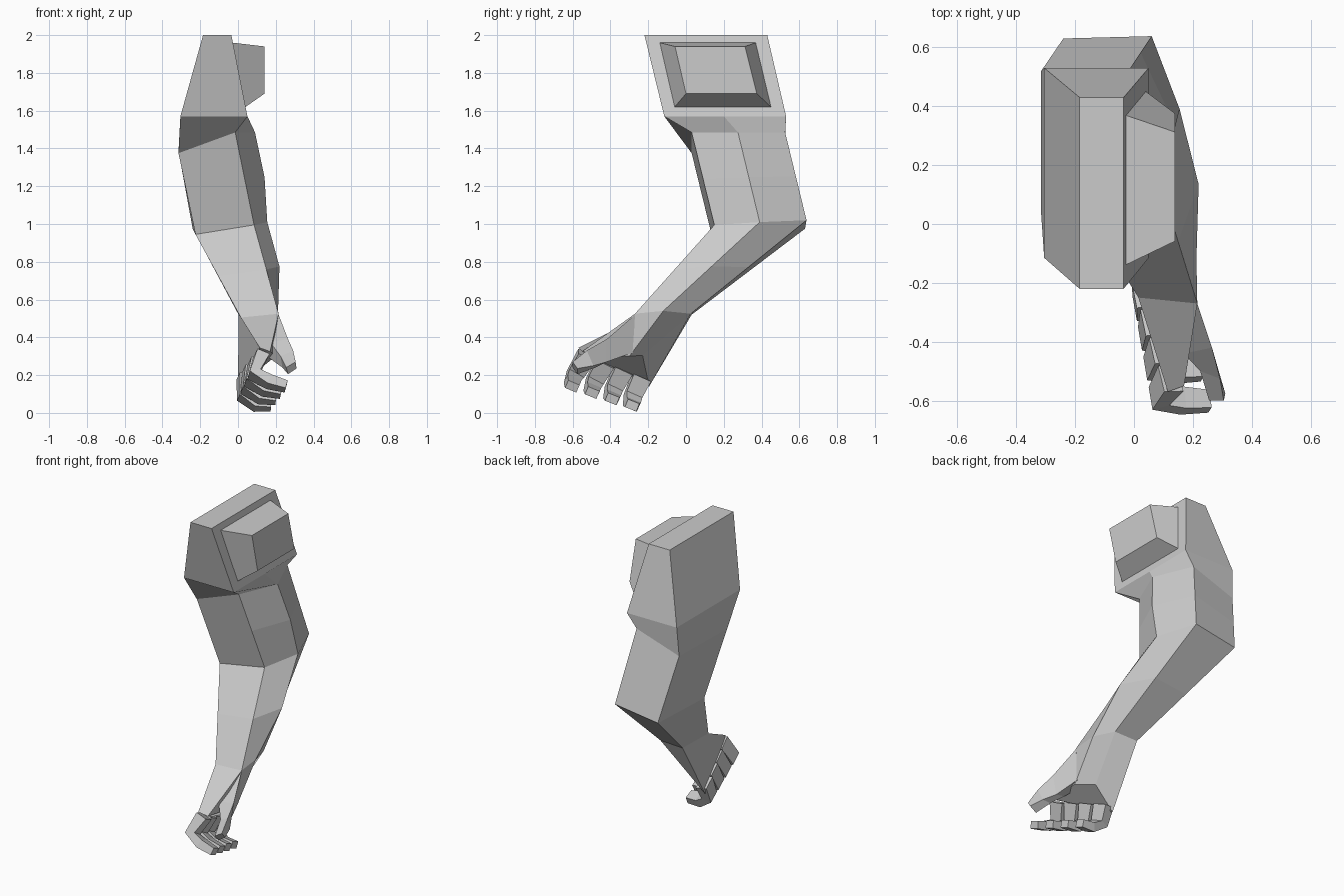
import bpy, bmesh
from mathutils import Vector

if "Cube" in bpy.data.objects:
    bpy.data.objects.remove(bpy.data.objects["Cube"])


def loft(name, rings, cap_start=True, cap_end=True):
    """Skin a list of equal-length point rings into a flat-shaded object."""
    bm = bmesh.new()
    loops = [[bm.verts.new(p) for p in ring] for ring in rings]
    n = len(loops[0])
    for a, b in zip(loops, loops[1:]):
        for i in range(n):
            j = (i + 1) % n
            bm.faces.new((a[i], a[j], b[j], b[i]))
    if cap_start:
        bm.faces.new(loops[0][::-1])
    if cap_end:
        bm.faces.new(loops[-1])
    bmesh.ops.recalc_face_normals(bm, faces=bm.faces[:])
    mesh = bpy.data.meshes.new(name)
    bm.to_mesh(mesh)
    bm.free()
    obj = bpy.data.objects.new(name, mesh)
    bpy.context.collection.objects.link(obj)
    return obj


def digit(name, path, across, widths, depths):
    """Square-section finger following a bent path."""
    pts = [Vector(p) for p in path]
    rings = []
    for i, p in enumerate(pts):
        t = (pts[min(i + 1, len(pts) - 1)] - pts[max(i - 1, 0)]).normalized()
        u = (across - t * across.dot(t)).normalized()
        v = t.cross(u)
        w, d = widths[i] / 2, depths[i] / 2
        rings.append([p + u * w * a + v * d * b
                      for a, b in ((-1, -1), (1, -1), (1, 1), (-1, 1))])
    return loft(name, rings)


def between(a, b, bulge):
    """Midway ring with the inner ridge pushed outward."""
    ring = [(Vector(p) + Vector(q)) / 2 for p, q in zip(a, b)]
    ring[2].x += bulge
    return ring


# Ring order: front outer, front inner, inner ridge, back inner, back outer
top = [(-.185, -.22, 2), (-.035, -.22, 2), (-.035, .1, 2), (-.035, .43, 2), (-.185, .43, 2)]
shoulder = [(-.305, -.115, 1.57), (.05, -.115, 1.57), (.05, .2, 1.57),
            (.05, .53, 1.57), (-.305, .53, 1.57)]
armpit = [(-.315, .03, 1.375), (-.015, .03, 1.485), (.09, .275, 1.485),
          (-.015, .525, 1.485), (-.315, .52, 1.385)]
elbow = [(-.225, .135, .945), (.085, .15, .995), (.155, .39, 1.01),
         (.06, .638, 1.02), (-.24, .63, .975)]
wrist = [(.015, -.25, .505), (.215, -.27, .525), (.212, -.12, .54),
         (.165, .025, .525), (.003, .03, .52)]
knuckles = [(.115, -.57, .345), (.17, -.55, .325), (.2, -.3, .3),
            (.1, -.23, .305), (0, -.195, .14)]

# Whole arm from shoulder to knuckles
loft("arm", [top, shoulder, armpit, between(armpit, elbow, .018), elbow,
             between(elbow, wrist, .036), wrist, knuckles])

# Tapered socket block on the inner side of the shoulder
loft("shoulder_plug", [
    [(-.03, -.14, 1.96), (-.03, .37, 1.96), (.04, .45, 1.62), (.04, -.06, 1.62)],
    [(.14, -.058, 1.94), (.14, .312, 1.94), (.14, .375, 1.69), (.14, 0, 1.69)]])

# Four fingers curled toward the palm, index to little
index = [Vector(p) for p in ((.125, -.525, .305), (.085, -.585, .205), (.165, -.6, .165), (.255, -.602, .14))]
little = [Vector(p) for p in ((.035, -.235, .19), (.03, -.28, .09), (.095, -.287, .045), (.175, -.285, .04))]
row = Vector((.06, -.31, .12))
for i, name in enumerate(("index", "middle", "ring", "little")):
    path = [a.lerp(b, i / 3) for a, b in zip(index, little)]
    digit(name + "_finger", path, row, (.1, .09, .08, .065), (.07, .06, .055, .045))

# Thumb reaching forward above the fingers
loft("thumb", [
    [(.1, -.3, .47), (.215, -.27, .52), (.2, -.28, .32), (.11, -.28, .33)],
    [(.17, -.44, .375), (.265, -.42, .39), (.24, -.42, .27), (.18, -.42, .28)],
    [(.225, -.5, .3), (.292, -.525, .33), (.285, -.49, .25), (.235, -.48, .24)],
    [(.255, -.6, .24), (.305, -.6, .27), (.31, -.575, .235), (.265, -.575, .205)]])
